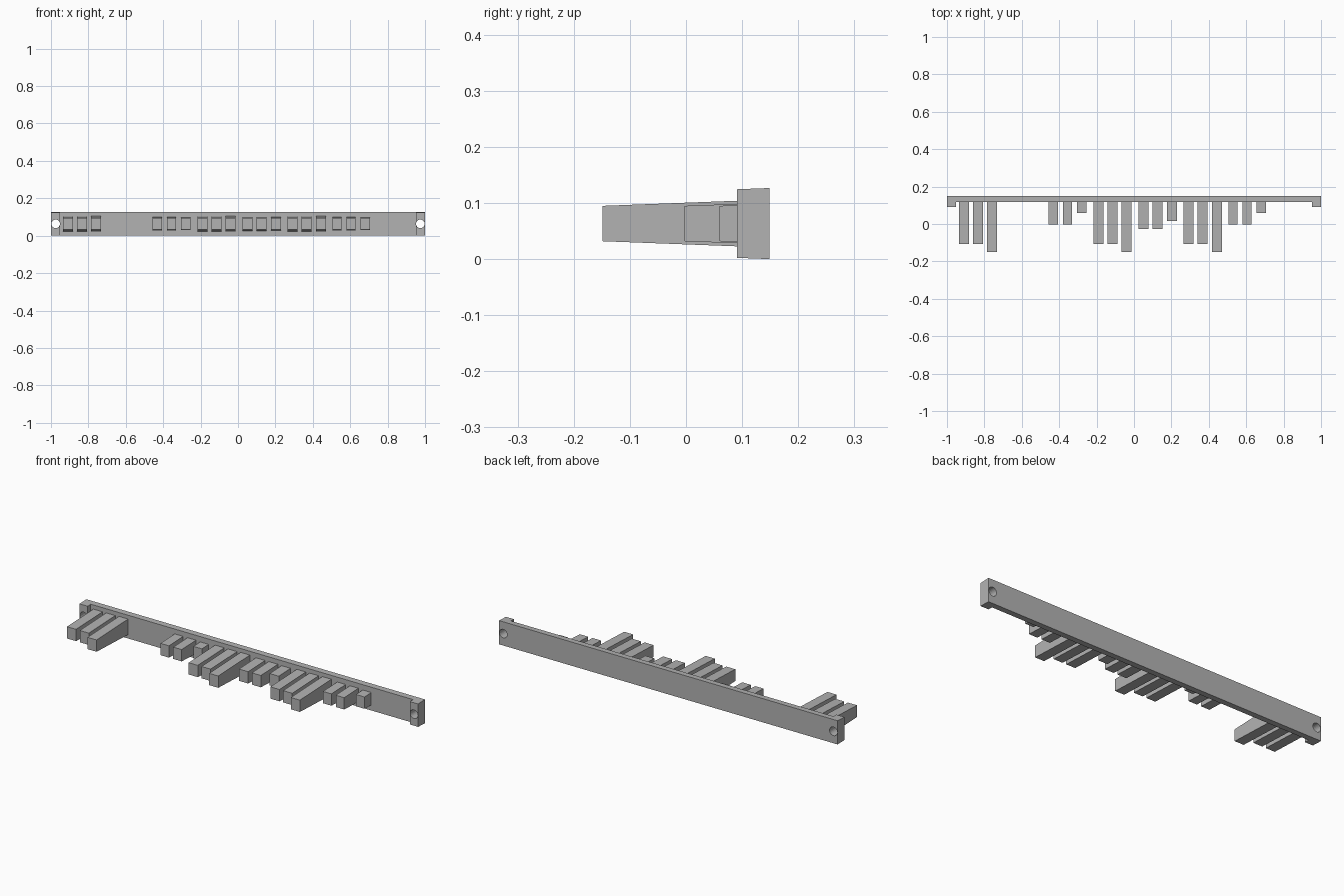
import bpy, bmesh

cube = bpy.data.objects.get("Cube")
if cube:
    bpy.data.objects.remove(cube, do_unlink=True)

grey = bpy.data.materials.new("plain_grey")
grey.use_nodes = True
colour = (0.45, 0.45, 0.45, 1)
grey.diffuse_color = colour
grey.node_tree.nodes["Principled BSDF"].inputs["Base Color"].default_value = colour

MID = 0.0633     # height of the centre line
DRAFT = 0.038    # slope of the upper and lower faces


def drafted(name, outline, half, y_ref):
    """Extrude a plan outline up and down, with half height `half` at y_ref."""
    bm = bmesh.new()
    rings = []
    for side in (-1, 1):
        rings.append([bm.verts.new((x, y, MID + side * (half + DRAFT * (y - y_ref))))
                      for x, y in outline])
    bm.faces.new(rings[0])
    bm.faces.new(rings[1])
    n = len(outline)
    for i in range(n):
        j = (i + 1) % n
        bm.faces.new((rings[0][i], rings[0][j], rings[1][j], rings[1][i]))
    bmesh.ops.recalc_face_normals(bm, faces=bm.faces)
    mesh = bpy.data.meshes.new(name)
    bm.to_mesh(mesh)
    bm.free()
    mesh.materials.append(grey)
    obj = bpy.data.objects.new(name, mesh)
    bpy.context.collection.objects.link(obj)
    return obj


# Long back rail with a thicker foot at each end
BACK, FRONT, FOOT = 0.149, 0.117, 0.091
half_plan = [(1, BACK), (1, FOOT), (0.952, FOOT), (0.952, FRONT)]
plan = half_plan + [(-x, y) for x, y in reversed(half_plan)]
rail = drafted("rail", plan, MID, BACK)

# Screw hole through each foot
for side in (-1, 1):
    bpy.ops.mesh.primitive_cylinder_add(
        vertices=24, radius=0.023, depth=0.3,
        location=(side * 0.975, 0.12, MID), rotation=(1.570796, 0, 0))
    cutter = bpy.context.object
    cutter.name = "hole_cutter"
    cutter.hide_render = True
    cut = rail.modifiers.new("hole", "BOOLEAN")
    cut.operation = "DIFFERENCE"
    cut.solver = "EXACT"
    cut.object = cutter
    bpy.context.view_layer.objects.active = rail
    bpy.ops.object.modifier_apply(modifier=cut.name)
    bpy.data.objects.remove(cutter, do_unlink=True)

# Groups of three teeth: first tooth centre, then the front of each tooth
LONG = (-0.106, -0.106, -0.149)
SHORT = (-0.003, -0.003, 0.06)
MEDIUM = (-0.026, -0.026, 0.017)
groups = [(-0.909, LONG), (-0.431, SHORT), (-0.19, LONG),
          (0.051, MEDIUM), (0.292, LONG), (0.529, SHORT)]
for g, (start, fronts) in enumerate(groups):
    for t, tip in enumerate(fronts):
        x = start + t * 0.0755
        w = 0.025 if fronts is SHORT else 0.0268
        outline = [(x - w, tip), (x + w, tip), (x + w, 0.12), (x - w, 0.12)]
        drafted(f"tooth_{g + 1}_{t + 1}", outline, 0.0315, tip)
